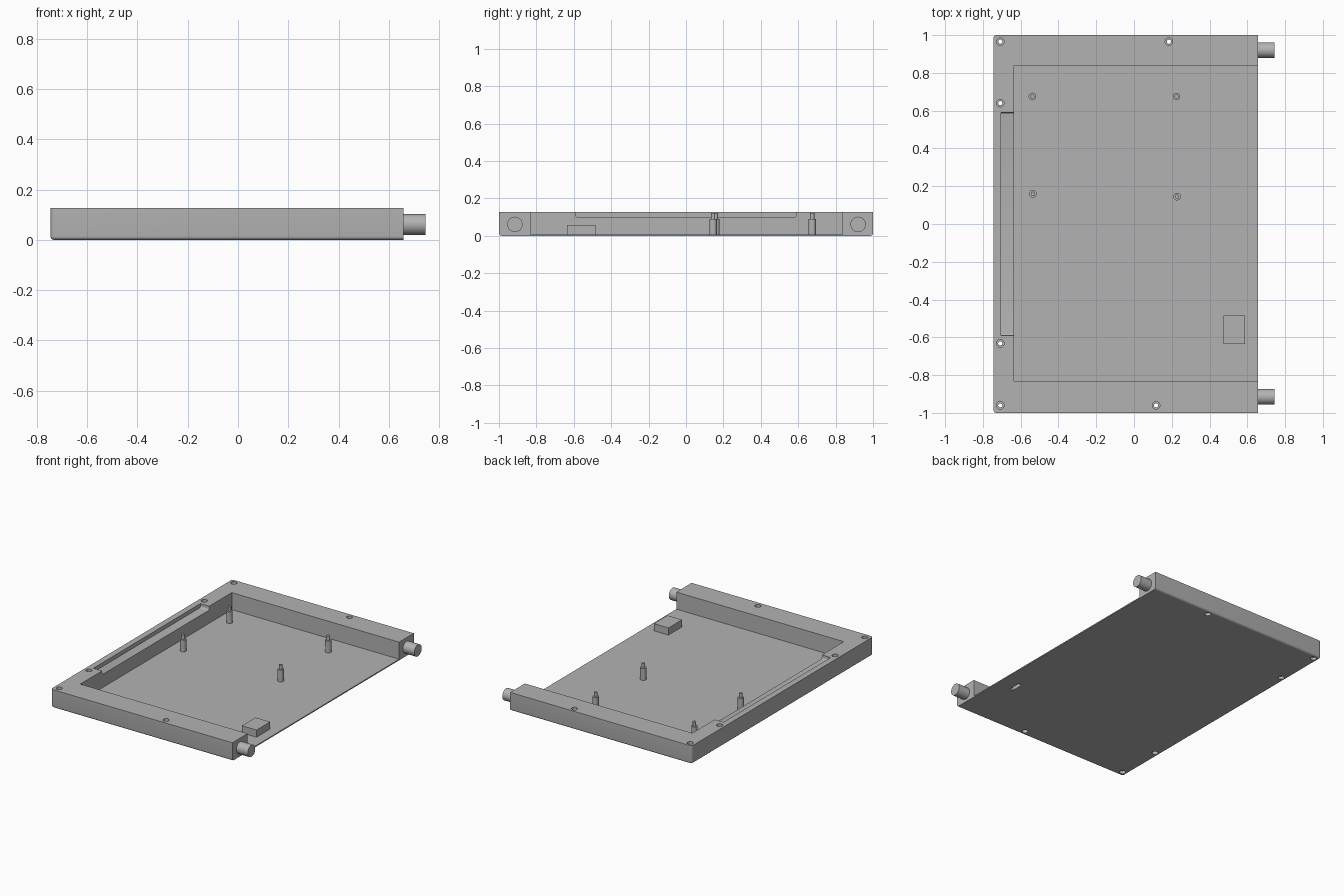
import bpy, bmesh, math
from mathutils import Matrix, Vector

if "Cube" in bpy.data.objects:
    bpy.data.objects.remove(bpy.data.objects["Cube"])

grey = bpy.data.materials.new("plain grey")
grey.diffuse_color = (0.45, 0.45, 0.45, 1)
grey.use_nodes = True
grey.node_tree.nodes["Principled BSDF"].inputs["Base Color"].default_value = grey.diffuse_color


def finish(bm, name, smooth=True):
    me = bpy.data.meshes.new(name)
    bmesh.ops.recalc_face_normals(bm, faces=bm.faces)
    bm.to_mesh(me)
    bm.free()
    ob = bpy.data.objects.new(name, me)
    bpy.context.collection.objects.link(ob)
    me.materials.append(grey)
    if smooth:
        shade(ob)
    return ob


def shade(ob):
    bpy.ops.object.select_all(action='DESELECT')
    ob.select_set(True)
    bpy.context.view_layer.objects.active = ob
    bpy.ops.object.shade_smooth_by_angle(angle=math.radians(35))


def add_box(bm, lo, hi):
    lo, hi = Vector(lo), Vector(hi)
    m = Matrix.Translation((lo + hi) / 2) @ Matrix.Diagonal((*(hi - lo), 1))
    return bmesh.ops.create_cube(bm, size=1, matrix=m)["verts"]


def box(name, lo, hi):
    bm = bmesh.new()
    add_box(bm, lo, hi)
    return finish(bm, name, False)


def lathe(name, profile, loc, axis='Z', n=32):
    """Closed solid of revolution from (radius, height) points."""
    bm = bmesh.new()
    rings = [[bm.verts.new((r * math.cos(2 * math.pi * i / n),
                            r * math.sin(2 * math.pi * i / n), h))
              for i in range(n)] for r, h in profile]
    for a, b in zip(rings, rings[1:]):
        for i in range(n):
            j = (i + 1) % n
            bm.faces.new((a[i], a[j], b[j], b[i]))
    bm.faces.new(rings[0][::-1])
    bm.faces.new(rings[-1])
    turn = Matrix.Rotation(math.pi / 2, 4, 'Y') if axis == 'X' else Matrix()
    bm.transform(Matrix.Translation(loc) @ turn)
    return finish(bm, name)


def cut(ob, cutter):
    cutter.hide_render = True
    mod = ob.modifiers.new(cutter.name, 'BOOLEAN')
    mod.operation, mod.solver, mod.object = 'DIFFERENCE', 'EXACT', cutter
    bpy.context.view_layer.objects.active = ob
    bpy.ops.object.modifier_apply(modifier=mod.name)
    bpy.data.objects.remove(cutter)


L, R, H, FLOOR = -0.745, 0.657, 0.127, 0.008

# Tray block: rounded left corners, rounded lower rim on three sides
bm = bmesh.new()
add_box(bm, (L, -1, 0), (R, 1, H))
corners = [e for e in bm.edges if all(v.co.x < 0 for v in e.verts)
           and abs(e.verts[0].co.z - e.verts[1].co.z) > 0.01]
bmesh.ops.bevel(bm, geom=corners, offset=0.018, segments=6, profile=0.5, affect='EDGES')
rim = [e for e in bm.edges if all(v.co.z < 0.001 for v in e.verts)
       and not all(v.co.x > R - 0.001 for v in e.verts)]
bmesh.ops.bevel(bm, geom=rim, offset=0.014, segments=5, profile=0.5, affect='EDGES')
tray = finish(bm, "tray", False)

# Open pocket and shallow shelf recess in the left wall
cut(tray, box("pocket_cutter", (-0.635, -0.832, FLOOR), (1, 0.838, 0.3)))
bm = bmesh.new()
add_box(bm, (-0.703, -0.59, 0.1), (-0.6, 0.59, 0.2))
ends = [e for e in bm.edges if all(v.co.z < 0.11 for v in e.verts)
        and abs(e.verts[0].co.x - e.verts[1].co.x) > 0.01]
bmesh.ops.bevel(bm, geom=ends, offset=0.01, segments=4, profile=0.5, affect='EDGES')
cut(tray, finish(bm, "shelf_cutter", False))

# Stepped screw holes through the walls
for x, y in [(-0.708, 0.965), (0.185, 0.965), (-0.708, 0.64),
             (-0.708, -0.632), (-0.708, -0.96), (0.117, -0.96)]:
    cut(tray, lathe("screw_hole_cutter",
                    [(0.02, -0.05), (0.02, 0.02), (0.011, 0.02),
                     (0.011, 0.107), (0.02, 0.107), (0.02, 0.2)], (x, y, 0), n=24))

# Connector block with a slot opening through the floor
block = box("connector_block", (0.475, -0.635, 0.004), (0.588, -0.485, 0.058))
for part in (tray, block):
    cut(part, box("slot_cutter", (0.518, -0.605, -0.05), (0.545, -0.515, 0.04)))
shade(tray)

# Hinge pegs on the right end
for side, y in (("front", -0.915), ("back", 0.92)):
    lathe(side + "_peg", [(0.041, 0), (0.041, 0.09)], (0.655, y, 0.061), 'X', 40)

# Standoffs with locating pins
for i, (x, y) in enumerate([(-0.538, 0.675), (0.225, 0.675), (-0.535, 0.16), (0.228, 0.145)]):
    lathe("standoff_%d" % (i + 1),
          [(0.02, 0), (0.02, 0.085), (0.011, 0.085), (0.011, 0.116)],
          (x, y, 0.005), n=24)
